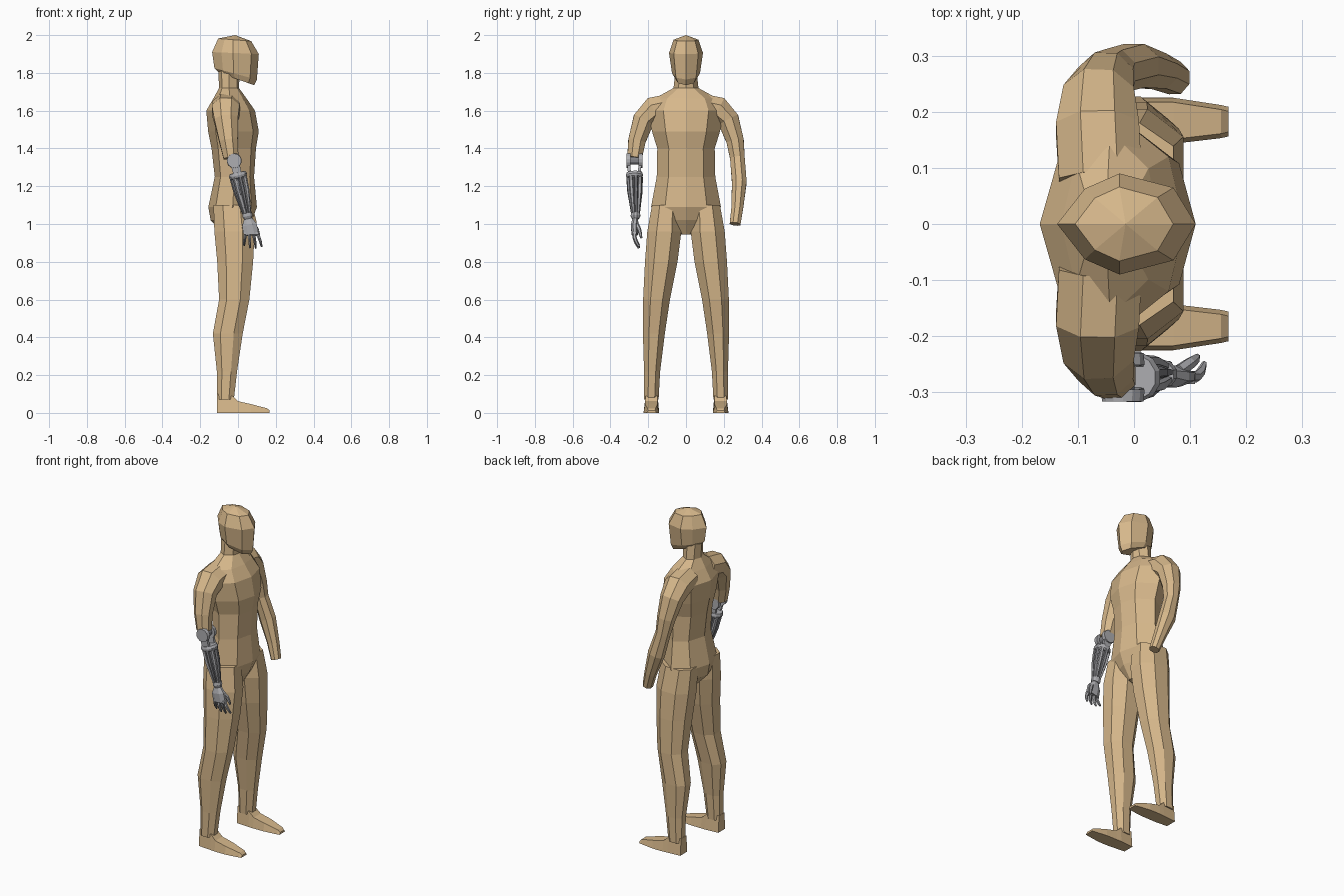
import bpy, bmesh, math
from mathutils import Vector

if "Cube" in bpy.data.objects:
    bpy.data.objects.remove(bpy.data.objects["Cube"])


def material(name, col):
    m = bpy.data.materials.new(name)
    m.diffuse_color = (*col, 1)
    m.use_nodes = True
    m.node_tree.nodes["Principled BSDF"].inputs["Base Color"].default_value = m.diffuse_color
    return m


TAN = material("tan", (0.68, 0.48, 0.26))
STEEL = material("light steel", (0.42, 0.42, 0.44))
DARK = material("dark steel", (0.22, 0.22, 0.235))


def loft(name, rings, mat, peak=None):
    """Skin a list of equal-length point rings; optional peak point closes the last one."""
    bm = bmesh.new()
    vs = [[bm.verts.new(p) for p in r] for r in rings]
    n = len(vs[0])
    for a, b in zip(vs, vs[1:]):
        for i in range(n):
            j = (i + 1) % n
            bm.faces.new((a[i], a[j], b[j], b[i]))
    bm.faces.new(vs[0])
    if peak:
        p = bm.verts.new(peak)
        for i in range(n):
            bm.faces.new((vs[-1][i], vs[-1][(i + 1) % n], p))
    else:
        bm.faces.new(vs[-1])
    bmesh.ops.recalc_face_normals(bm, faces=bm.faces)
    me = bpy.data.meshes.new(name)
    bm.to_mesh(me)
    bm.free()
    me.materials.append(mat)
    ob = bpy.data.objects.new(name, me)
    bpy.context.collection.objects.link(ob)
    return ob


OCT = [(1, 0), (.78, .6), (0, 1), (-.7, .68), (-1, 0), (-.7, -.68), (0, -1), (.78, -.6)]


def level(zb, zf, b, f, y0, y1, pattern=OCT):
    """Eight-sided ring from back b to front f, tilted from height zb to zf."""
    cx, rx, cy, ry = (b + f) / 2, (f - b) / 2, (y0 + y1) / 2, (y1 - y0) / 2
    return [(cx + rx * p, cy + ry * q, zb + (zf - zb) * (p + 1) / 2) for p, q in pattern]


def tube(name, path, mat, sides=8, ref=(1, 0, 0), turn=0.5):
    """path holds (centre, radius along ref, other radius)."""
    c = [Vector(p[0]) for p in path]
    rings = []
    for i, (_, a, b) in enumerate(path):
        t = (c[min(i + 1, len(c) - 1)] - c[max(i - 1, 0)]).normalized()
        u = Vector(ref)
        u = (u - t * u.dot(t)).normalized()
        v = t.cross(u)
        k = [2 * math.pi * (s + turn) / sides for s in range(sides)]
        rings.append([c[i] + u * a * math.cos(q) + v * b * math.sin(q) for q in k])
    return loft(name, rings, mat)


# Torso with neck: height, back, front, half width
torso = [(.945, -.07, .03, .03), (1.02, -.145, .075, .13), (1.09, -.157, .10, .185),
         (1.25, -.123, .085, .155), (1.40, -.14, .095, .152), (1.49, -.158, .11, .18),
         (1.60, -.168, .09, .20), (1.665, -.13, .045, .165), (1.72, -.10, .005, .066),
         (1.82, -.105, .01, .055)]
loft("torso", [level(z, z, b, f, -w, w) for z, b, f, w in torso], TAN)

# Head: back height, front height, back, front, half width
HEAD = [(1, 0), (.68, .72), (-.1, 1), (-.6, .7), (-1, 0), (-.6, -.7), (-.1, -1), (.68, -.72)]
head = [(1.80, 1.735, -.10, .085, .058), (1.825, 1.765, -.125, .10, .074),
        (1.91, 1.90, -.137, .11, .09), (1.982, 1.968, -.105, .07, .066)]
loft("head", [level(a, c, b, f, -w, w, HEAD) for a, c, b, f, w in head], TAN, (-.015, 0, 2.0))

# Legs and feet: height, back, front, inner y, outer y
LEG = [(1, -.45), (1, .45), (.4, 1), (-.5, 1), (-1, .45), (-1, -.45), (-.5, -1), (.4, -1)]
leg = [(1.10, -.13, .07, .03, .18), (.96, -.125, .088, .025, .205), (.80, -.11, .08, .045, .217),
       (.60, -.10, .06, .085, .227), (.42, -.133, .025, .112, .228), (.22, -.112, -.005, .137, .222),
       (.07, -.11, -.022, .145, .222)]
foot = [(-.112, .10, .148, .215), (-.03, .09, .142, .222), (.0, .062, .142, .225),
        (.07, .046, .143, .225), (.155, .024, .153, .212), (.168, .012, .156, .209)]
for s, side in ((-1, "right"), (1, "left")):
    o = loft(side + "_leg", [level(z, z, b, f, min(s * i, s * e), max(s * i, s * e), LEG)
                             for z, b, f, i, e in leg], TAN)
    loft(side + "_foot", [[(x, s * i, 0), (x, s * e, 0), (x, s * (e - .008), h), (x, s * (i + .008), h)]
                          for x, h, i, e in foot], TAN)

# Arms: the left one is whole to the wrist, the right one stops above the elbow
arm = [((-.06, .08, 1.625), .08, .07), ((-.065, .17, 1.605), .08, .075),
       ((-.063, .225, 1.55), .068, .062), ((-.05, .26, 1.44), .053, .05),
       ((-.037, .272, 1.35), .043, .042), ((.0, .282, 1.22), .05, .042),
       ((.045, .272, 1.09), .036, .034), ((.073, .26, 1.0), .029, .031)]
tube("left_arm", arm, TAN)
tube("right_upper_arm", [((c[0], -c[1], c[2]), a, b) for c, a, b in arm[:5]], TAN)

# Elbow joint: pivot, side discs and fork plates
ex, ey, ez = -.02, -.273, 1.335
tube("elbow_pivot", [((ex, ey - .035, ez), .022, .022), ((ex, ey + .035, ez), .022, .022)], DARK, 12)
for s in (-1, 1):
    y0, y1 = ey + s * .022, ey + s * .043
    tube("elbow_disc", [((ex, y0, ez), .04, .04), ((ex, y1, ez), .038, .038)], STEEL, 14)
    tube("elbow_fork", [((ex, ey + s * .03, ez), .034, .01), ((.0, ey + s * .026, 1.255), .03, .012)],
         STEEL, 4)

# Forearm: collar, tapered core, ring of rods and wrist
top, wrist = Vector((-.003, -.273, 1.27)), Vector((.052, -.267, 1.035))


def along(t):
    return top.lerp(wrist, t)


tube("elbow_collar", [(along(-.01), .044, .042), (along(.05), .05, .046), (along(.10), .046, .043),
                      (along(.13), .036, .034)], STEEL, 12)
tube("forearm_core", [(along(.08), .032, .03), (along(.4), .028, .026), (along(.95), .014, .013)], DARK)
for k in range(8):
    q = k * math.pi / 4 + .2

    def rod(t, r):
        return along(t) + Vector((math.cos(q) * r, math.sin(q) * r * .95, math.cos(q) * r * .23))
    tube("forearm_rod", [(rod(.08, .037), .010, .010), (rod(.4, .033), .011, .011),
                         (rod(.94, .018), .006, .006)], STEEL if k % 2 else DARK, 5)
tube("wrist_ring", [(along(.90), .026, .024), (along(.97), .028, .026), (along(1.03), .022, .02)], STEEL, 10)

# Hand: palm, knuckles, four curled fingers and a thumb
tube("palm", [((.053, -.268, 1.03), .022, .016), ((.060, -.272, .995), .042, .021),
              ((.070, -.272, .945), .044, .018)], STEEL)
for k in range(4):
    x = .040 + k * .020
    d = (k - 1.5) * .005 + .004
    drop = (.85, 1, 1.03, .92)[k]
    pts = [((x, -.273, .952), .010, .011), ((x + d, -.272, .952 - .026 * drop), .009, .0105),
           ((x + 1.7 * d, -.263, .952 - .052 * drop), .008, .009),
           ((x + 2.2 * d, -.249, .952 - .078 * drop), .005, .006)]
    tube("finger", pts, STEEL if k % 2 else DARK, 6)
    tube("knuckle", [((x - .009, -.274, .95), .013, .013), ((x + .009, -.274, .95), .013, .013)],
         STEEL, 6, (0, 1, 0))
tube("thumb", [((.080, -.262, 1.0), .012, .012), ((.100, -.248, .972), .011, .011),
               ((.109, -.241, .945), .009, .009), ((.113, -.236, .925), .005, .005)], STEEL, 6)
